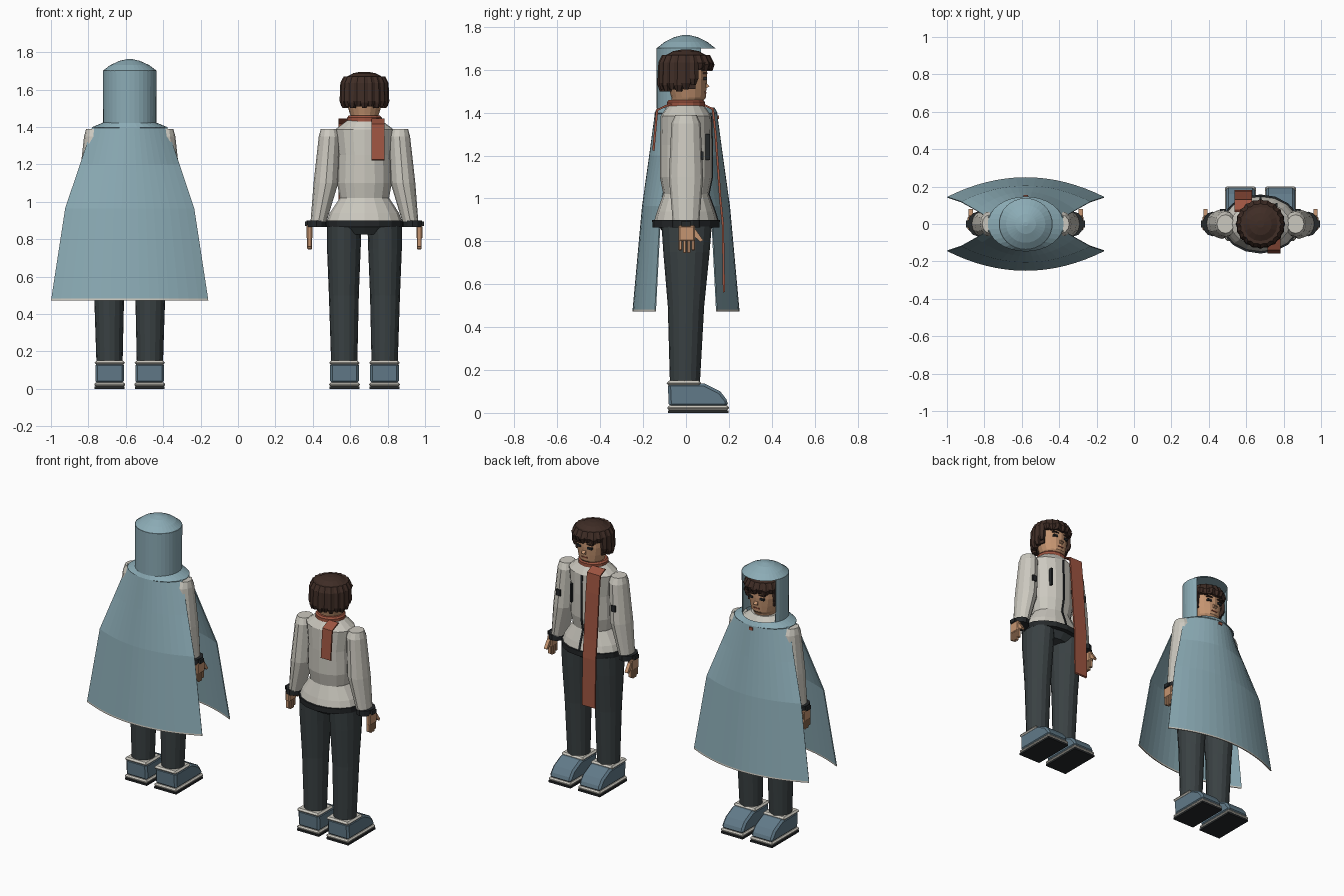
import bpy, bmesh, math
from mathutils import Vector

old = bpy.data.objects.get("Cube")
if old:
    bpy.data.objects.remove(old, do_unlink=True)


def material(name, r, g, b):
    m = bpy.data.materials.new(name)
    m.use_nodes = True
    m.diffuse_color = (r, g, b, 1)
    m.node_tree.nodes["Principled BSDF"].inputs["Base Color"].default_value = (r, g, b, 1)
    return m


CLOAK = material("cloak_blue", .26, .41, .465)
CREAM = material("jacket_cream", .60, .58, .52)
SKIN = material("skin", .56, .30, .165)
PANTS = material("trouser_grey", .042, .053, .056)
SHOE = material("shoe_blue", .12, .195, .25)
HAIR = material("hair_brown", .05, .026, .019)
RED = material("scarf_rust", .34, .09, .052)
BLACK = material("trim_black", .018, .021, .023)


def finish(name, bm, mats, origin, thick=0, bevel=0):
    bmesh.ops.recalc_face_normals(bm, faces=bm.faces)
    mesh = bpy.data.meshes.new(name)
    bm.to_mesh(mesh)
    bm.free()
    for m in mats:
        mesh.materials.append(m)
    ob = bpy.data.objects.new(name, mesh)
    ob.location = (origin, 0, 0)
    bpy.context.collection.objects.link(ob)
    if thick:
        ob.modifiers.new("thickness", 'SOLIDIFY').thickness = thick
    if bevel:
        mod = ob.modifiers.new("bevel", 'BEVEL')
        mod.width, mod.segments = bevel, 1
    return ob


def skin_rows(bm, rows, closed):
    # Bridge successive rows of vertices with quads
    for a, b in zip(rows, rows[1:]):
        for i in range(len(a) if closed else len(a) - 1):
            j = (i + 1) % len(a)
            bm.faces.new((a[i], a[j], b[j], b[i]))


def loft(name, rings, mat, origin, side=1, n=16, arc=None, caps=True, thick=0):
    # Rings are (z, centre x, centre y, radius x, radius y)
    bm = bmesh.new()
    start, end = arc or (0, 360)
    count = n + 1 if arc else n
    rows = []
    for z, cx, cy, rx, ry in rings:
        angles = [math.radians(start + (end - start) * i / n) for i in range(count)]
        rows.append([bm.verts.new((side * (cx + rx * math.cos(a)), cy + ry * math.sin(a), z))
                     for a in angles])
    skin_rows(bm, rows, not arc)
    if caps and not arc:
        bm.faces.new(rows[0])
        bm.faces.new(rows[-1])
    return finish(name, bm, [mat], origin, thick)


def prism(name, outline, x0, x1, mat, origin, bevel=0):
    # Side outline of (y, z) points extruded across x
    bm = bmesh.new()
    face = bm.faces.new([bm.verts.new((x0, y, z)) for y, z in outline])
    out = bmesh.ops.extrude_face_region(bm, geom=[face])
    moved = [v for v in out["geom"] if isinstance(v, bmesh.types.BMVert)]
    bmesh.ops.translate(bm, verts=moved, vec=Vector((x1 - x0, 0, 0)))
    return finish(name, bm, [mat], origin, bevel=bevel)


def box(name, x, y, z, mat, origin, bevel=0):
    return prism(name, [(y[0], z[0]), (y[1], z[0]), (y[1], z[1]), (y[0], z[1])],
                 x[0], x[1], mat, origin, bevel)


def strip(name, path, x0, x1, thick, mat, origin):
    back = [(y - thick, z - abs(thick) / 2) for y, z in reversed(path)]
    return prism(name, path + back, x0, x1, mat, origin)


def lock(name, angle, top, bottom, origin):
    # Tapered strand hanging from the hair cap
    bm = bmesh.new()
    a = math.radians(angle)
    out, side = Vector((math.cos(a), math.sin(a), 0)), Vector((-math.sin(a), math.cos(a), 0))
    rows = []
    for z, r, w in ((top, .1, .018), (top - .035, .118, .023), (bottom + .03, .122, .021), (bottom, .112, .011)):
        rows.append([bm.verts.new(out * (r + d) + side * w * s + Vector((0, 0, z)))
                     for d, s in ((-.02, -1), (.002, -1), (.011, 0), (.002, 1), (-.02, 1))])
    skin_rows(bm, rows, True)
    bm.faces.new(rows[0])
    bm.faces.new(rows[-1])
    finish(name, bm, [HAIR], origin)


def limbs(tag, o, s):
    label = tag + ("left_" if s > 0 else "right_")

    def span(a, b):
        return sorted((s * a, s * b))
    # Leg and shoe
    loft(label + "leg", [(.14, .108, -.005, .07, .07), (.5, .11, 0, .08, .085),
                         (.75, .11, .002, .09, .108), (.87, .108, .003, .092, .117)], PANTS, o, s)
    box(label + "shoe_tread", span(.027, .187), (-.084, .198), (0, .012), BLACK, o)
    box(label + "shoe_sole", span(.025, .189), (-.087, .2), (.012, .034), CREAM, o, .008)
    prism(label + "shoe_upper", [(-.08, .03), (.195, .03), (.195, .055), (.16, .1), (.085, .138), (-.085, .138)],
          *span(.03, .184), SHOE, o, .014)
    box(label + "shoe_cuff", span(.026, .188), (-.09, .07), (.128, .15), CREAM, o, .01)
    # Sleeve, cuff and sleeve patch
    loft(label + "sleeve", [(1.39, .188, 0, .045, .05), (1.35, .187, 0, .057, .068),
                            (1.1, .206, 0, .066, .08), (.895, .245, 0, .043, .062)], CREAM, o, s, 12)
    loft(label + "cuff", [(.865, .256, 0, .053, .066), (.9, .256, 0, .053, .066)], BLACK, o, s, 12)
    box(label + "cuff_tab", span(.295, .318), (-.02, .02), (.87, .895), BLACK, o)
    box(label + "sleeve_patch", span(.185, .215), (.07, .081), (1.18, 1.22), BLACK, o)
    # Hand
    box(label + "palm", span(.278, .31), (-.034, .042), (.8, .875), SKIN, o, .007)
    for i in range(4):
        y = -.034 + i * .0195
        box(label + "finger", span(.281, .306), (y, y + .0165), (.757 - .012 * (i in (1, 2)), .81), SKIN, o, .004)
    prism(label + "thumb", [(.03, .855), (.045, .855), (.08, .805), (.068, .797), (.03, .83)],
          *span(.283, .305), SKIN, o)
    # Eye and brow
    box(label + "eye", span(.025, .055), (.08, .0985), (1.553, 1.567), BLACK, o)
    box(label + "brow", span(.02, .06), (.08, .1), (1.581, 1.588), HAIR, o)


def person(tag, o):
    for s in (-1, 1):
        limbs(tag, o, s)
    # Body
    loft(tag + "hips", [(.825, 0, 0, .13, .09), (.87, 0, 0, .19, .13)], PANTS, o)
    loft(tag + "jacket", [(.89, 0, 0, .203, .15), (.94, 0, 0, .185, .135), (1.02, 0, 0, .132, .106),
                          (1.1, 0, 0, .146, .122), (1.25, 0, 0, .14, .122), (1.385, 0, 0, .158, .118),
                          (1.44, 0, 0, .085, .08)], CREAM, o)
    loft(tag + "jacket_hem", [(.865, 0, 0, .205, .156), (.9, 0, 0, .207, .158)], BLACK, o)
    strip(tag + "front_zip", [(.122, 1.385), (.126, 1.25), (.126, 1.1), (.11, 1.02), (.139, .94), (.154, .89)],
          -.006, .006, .008, BLACK, o)
    for s in (-1, 1):
        box(tag + "chest_pocket_zip", sorted((s * .08, s * .092)), (.09, .112), (1.18, 1.3), BLACK, o)
    # Head
    loft(tag + "head", [(1.4, 0, 0, .062, .062), (1.45, 0, .005, .068, .07), (1.47, 0, .012, .078, .08),
                        (1.51, 0, .008, .09, .087), (1.56, 0, .004, .1, .095), (1.64, 0, 0, .1, .098),
                        (1.68, 0, 0, .06, .06)], SKIN, o)
    prism(tag + "nose", [(.085, 1.55), (.11, 1.522), (.085, 1.51)], -.012, .012, SKIN, o)
    box(tag + "mouth", (-.02, .02), (.08, .0965), (1.49, 1.496), RED, o)
    # Hair
    loft(tag + "hair_cap", [(1.6, 0, 0, .115, .115), (1.64, 0, 0, .116, .116), (1.667, 0, 0, .097, .097),
                            (1.687, 0, 0, .06, .06), (1.695, 0, 0, .02, .02)], HAIR, o)
    loft(tag + "hair_back", [(1.51, 0, 0, .106, .106), (1.62, 0, 0, .113, .113)], HAIR, o,
         arc=(155, 385), thick=.012)
    for i in range(20):
        angle = 90 + i * 18
        front = math.sin(math.radians(angle))
        bottom = 1.595 if front > .55 else 1.53 if front > .1 else 1.5
        lock(tag + "hair_lock", angle, 1.67, bottom + .008 * (i % 2), o)


def cloak_panel(name, o, facing):
    # Curved sheet; rows are (z, half width, middle depth, edge depth)
    bm = bmesh.new()
    rows = []
    for z, w, mid, edge in ((1.4, .2, .145, .035), (1.2, .266, .172, .075), (.965, .345, .205, .12),
                            (.483, .419, .249, .145), (.473, .42, .25, .145)):
        rows.append([bm.verts.new((w * t, facing * (edge + (mid - edge) * (1 - t * t)), z))
                     for t in (i / 8 - 1 for i in range(17))])
    skin_rows(bm, rows, False)
    for f in bm.faces:
        f.material_index = int(f.calc_center_median().z < .48)
    finish(name, bm, [CLOAK, CREAM], o, .006)


# Hooded figure with cloak
C = -.579
person("cloaked_", C)
for facing, name in ((1, "cloak_front_panel"), (-1, "cloak_back_panel")):
    cloak_panel(name, C, facing)
loft("cloak_yoke", [(1.398, 0, 0, .203, .147), (1.425, 0, 0, .138, .133)], CLOAK, C, n=32, caps=False, thick=.005)
loft("hood_wall", [(1.42, 0, 0, .142, .137), (1.702, 0, 0, .144, .138)], CLOAK, C, n=24, arc=(150, 390), thick=.006)
loft("hood_top", [(1.7, 0, 0, .144, .138), (1.73, 0, 0, .105, .1), (1.753, 0, 0, .055, .053),
                  (1.763, 0, 0, .012, .012)], CLOAK, C, n=32)
box("cloak_clasp", (-.012, .012), (.14, .154), (1.37, 1.388), RED, C)

# Figure with scarf
S = .676
person("scarf_wearer_", S)
loft("scarf_loop", [(1.405, 0, 0, .088, .083), (1.415, 0, 0, .093, .088), (1.45, 0, 0, .093, .088),
                    (1.46, 0, 0, .084, .08)], RED, S)
strip("scarf_front_tail", [(.075, 1.445), (.13, 1.42), (.143, 1.3), (.165, 1.0), (.177, .88), (.182, .565)],
      -.14, -.045, .01, RED, S)
strip("scarf_back_tail", [(-.075, 1.445), (-.14, 1.415), (-.157, 1.225)], .037, .107, -.01, RED, S)
